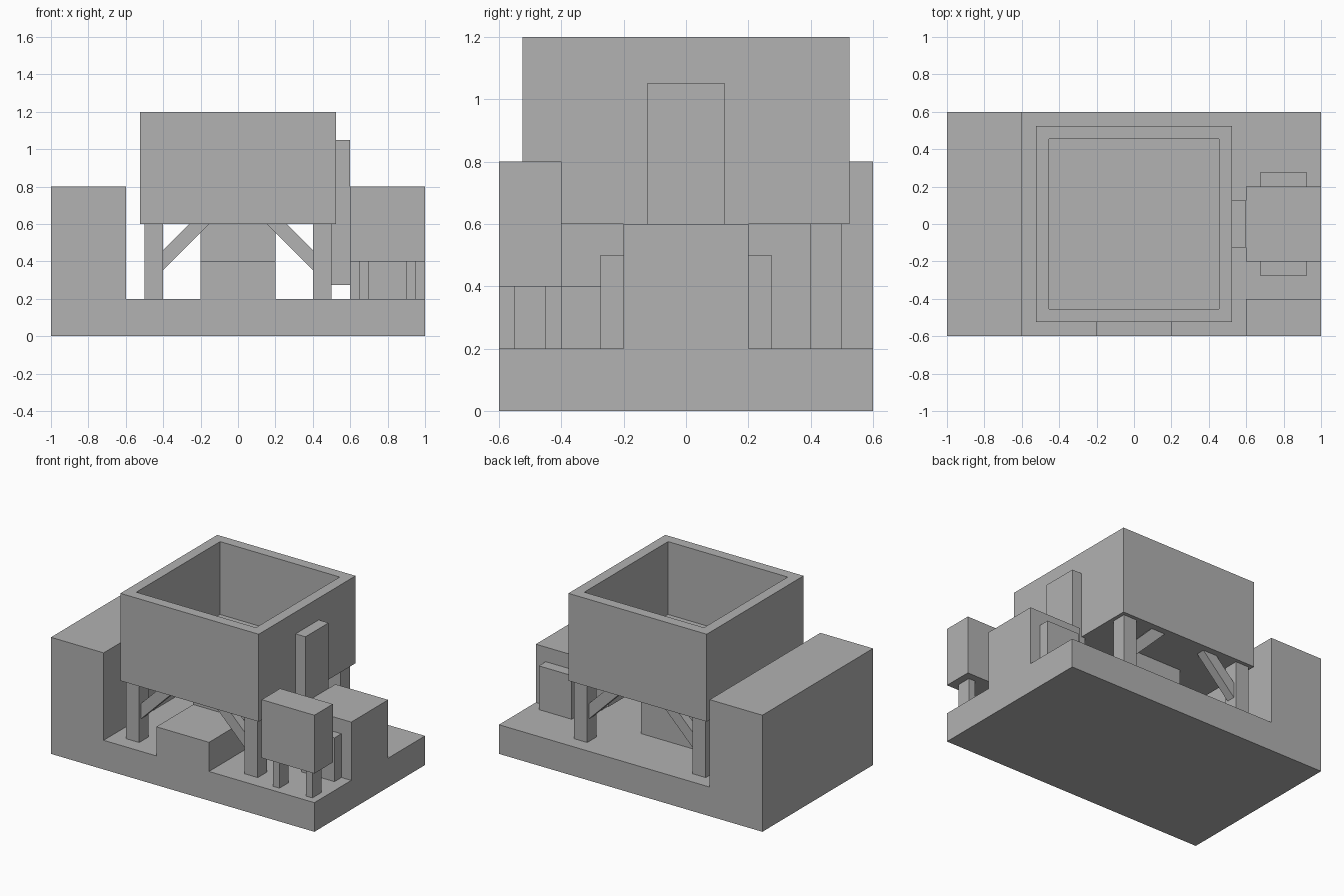
import bpy, bmesh
from itertools import product
from mathutils import Vector

old = bpy.data.objects.get("Cube")
if old:
    bpy.data.objects.remove(old, do_unlink=True)

grey = bpy.data.materials.new("plain_grey")
grey.use_nodes = True
colour = (0.445, 0.445, 0.445, 1)
grey.diffuse_color = colour
grey.node_tree.nodes["Principled BSDF"].inputs["Base Color"].default_value = colour


def finish(name, bm):
    bmesh.ops.recalc_face_normals(bm, faces=bm.faces[:])
    mesh = bpy.data.meshes.new(name)
    bm.to_mesh(mesh)
    bm.free()
    mesh.materials.append(grey)
    obj = bpy.data.objects.new(name, mesh)
    bpy.context.collection.objects.link(obj)
    return obj


def box_mesh(x, y, z):
    """Box from (low, high) pairs on each axis."""
    bm = bmesh.new()
    bmesh.ops.create_cube(bm, size=1)
    for v in bm.verts:
        v.co = Vector([r[0] if c < 0 else r[1] for c, r in zip(v.co, (x, y, z))])
    return bm


def box(name, x, y, z):
    return finish(name, box_mesh(x, y, z))


def mirrored(r, side):
    return tuple(sorted(side * c for c in r))


# Stepped base: one merged solid with the end wall, step, plinth and side block
xs = (-1, -0.6, -0.2, 0.2, 0.6, 1)
ys = (-0.6, -0.2, 0.2, 0.6)
LAYER = 0.2
levels = {(2, 0): 2, (2, 1): 3, (4, 1): 3}


def filled(i, j, k):
    if not (0 <= i < len(xs) - 1 and 0 <= j < len(ys) - 1 and k >= 0):
        return False
    return k < (4 if i == 0 else levels.get((i, j), 1))


bm = bmesh.new()
for cell in product(range(5), range(3), range(4)):
    if not filled(*cell):
        continue
    for axis, side in product(range(3), (0, 1)):
        near = list(cell)
        near[axis] += 2 * side - 1
        if filled(*near):
            continue
        corners = []
        for a, b in ((0, 0), (1, 0), (1, 1), (0, 1)):
            p = list(cell)
            p[axis] += side
            p[(axis + 1) % 3] += a
            p[(axis + 2) % 3] += b
            corners.append(bm.verts.new((xs[p[0]], ys[p[1]], p[2] * LAYER)))
        bm.faces.new(corners)
bmesh.ops.remove_doubles(bm, verts=bm.verts[:], dist=0.001)
bmesh.ops.recalc_face_normals(bm, faces=bm.faces[:])
bmesh.ops.dissolve_limit(bm, angle_limit=0.01, verts=bm.verts[:], edges=bm.edges[:])
finish("stepped_base", bm)

# Open tank: inset the top and push it down
bm = box_mesh((-0.525, 0.525), (-0.525, 0.525), (0.6, 1.2))
bm.normal_update()
top = max(bm.faces, key=lambda f: f.calc_center_median().z)
bmesh.ops.inset_region(bm, faces=[top], thickness=0.1)
hole = bmesh.ops.extrude_face_region(bm, geom=[top])["geom"]
if top.is_valid:
    bmesh.ops.delete(bm, geom=[top], context='FACES_ONLY')
bmesh.ops.translate(bm, vec=(0, 0, -0.5),
                    verts=[g for g in hole if isinstance(g, bmesh.types.BMVert)])
finish("open_tank", bm)

# Tank legs with a diagonal brace beside each one
for sx, sy in product((-1, 1), (-1, 1)):
    place = ("left" if sx > 0 else "right") + ("_front" if sy < 0 else "_back")
    leg = (0.4, 0.5)
    box("tank_leg_" + place, mirrored(leg, sx), mirrored(leg, sy), (0.2, 0.6))

    bm = bmesh.new()
    outline = ((0.4, 0.355), (0.4, 0.46), (0.26, 0.6), (0.155, 0.6))
    face = bm.faces.new([bm.verts.new((sx * x, sy * 0.45 - 0.03, z)) for x, z in outline])
    back = bmesh.ops.extrude_face_region(bm, geom=[face])["geom"]
    bmesh.ops.translate(bm, vec=(0, 0.06, 0),
                        verts=[g for g in back if isinstance(g, bmesh.types.BMVert)])
    if len(bm.faces) == 5:
        bm.faces.new(face.verts[:] if face.is_valid else
                     [v for v in bm.verts if v.co.y < sy * 0.45])
    finish("tank_brace_" + place, bm)

# Upright panel against the tank side
box("side_panel", (0.5, 0.6), (-0.125, 0.125), (0.275, 1.05))

# Cabinet on four short legs at the front corner
box("cabinet", (0.6, 1), (-0.6, -0.4), (0.4, 0.8))
for i, x in enumerate((0.65, 0.9)):
    box(f"cabinet_leg_{i + 1}", (x, x + 0.05), (-0.55, -0.45), (0.2, 0.4))

# Plates on both faces of the side block
for side, name in ((-1, "front"), (1, "back")):
    box("block_plate_" + name, (0.675, 0.925), mirrored((0.2, 0.275), side), (0.2, 0.5))
